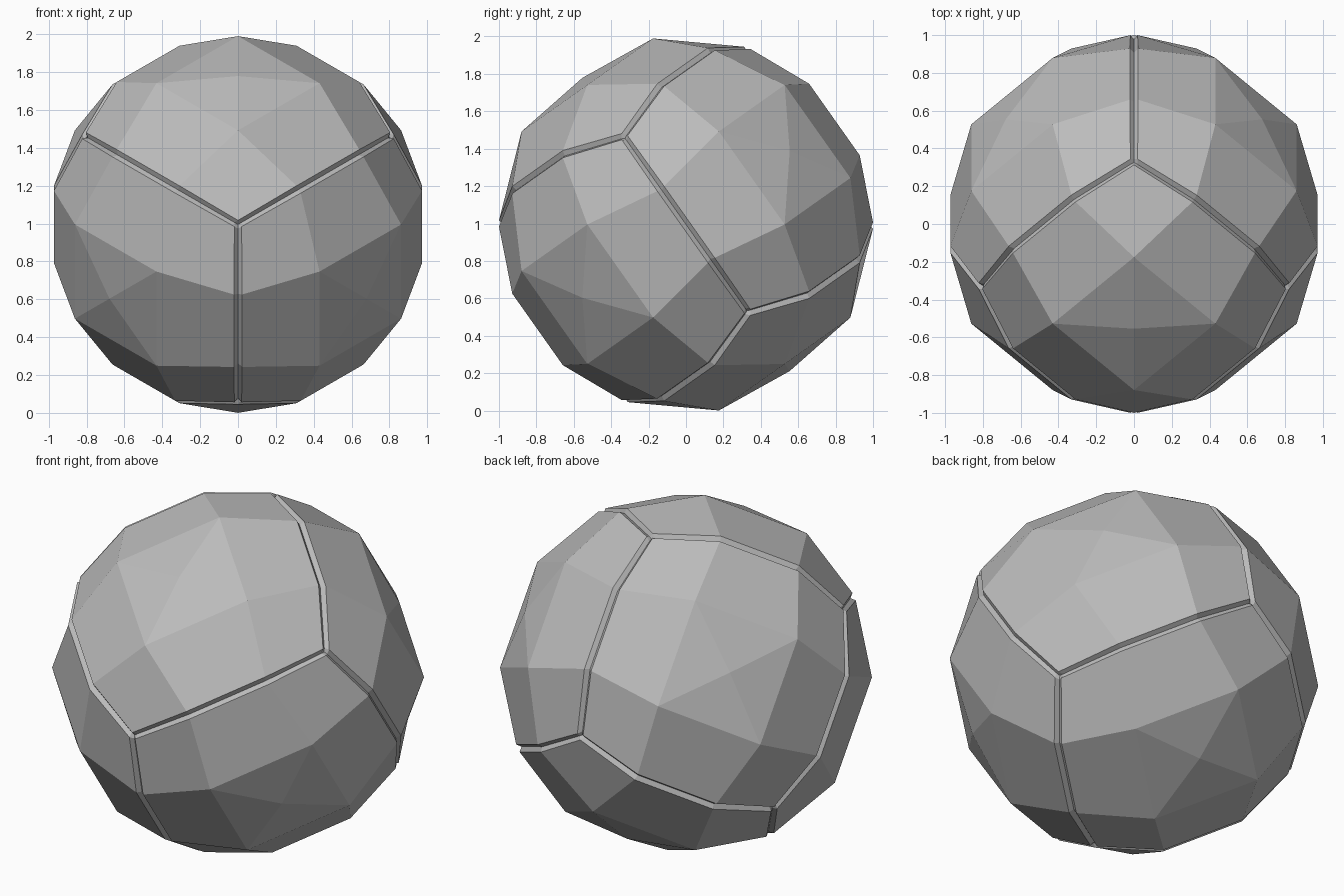
import bpy
import bmesh
from math import sqrt
from mathutils import Vector, Matrix

cube = bpy.data.objects.get("Cube")
if cube:
    bpy.data.objects.remove(cube, do_unlink=True)

INNER, RIM, SEAM, CROWN = 1.01, 1.0, 0.978, 0.96   # radii of the ball zones
GROOVE = 0.045                                   # half width on the unit cube
CENTRE_Z = 0.995

grey = bpy.data.materials.new("ball_grey")
grey.use_nodes = True
colour = (0.5, 0.5, 0.5, 1)
grey.diffuse_color = colour
grey.node_tree.nodes["Principled BSDF"].inputs["Base Color"].default_value = colour

# Stand the cube so one corner faces the front and one face leans upward
up = Vector((0, -1 / sqrt(3), sqrt(2 / 3)))
right = Matrix.Rotation(2 * 3.14159265 / 3, 3, 'Y') @ up
left = Matrix.Rotation(-2 * 3.14159265 / 3, 3, 'Y') @ up
axes = (up, right, left)

rows = [-1, GROOVE - 1, -1 / 3, 1 / 3, 1 - GROOVE, 1]


def ball_point(n, u, v, a, b):
    """Project a point of a cube face on to its zone of the ball."""
    edge = max(abs(a), abs(b))
    radius = SEAM if edge == 1 else RIM if edge > 0.5 else INNER
    return (n + u * a + v * b).normalized() * radius


def add_panel(bm, n, u, v):
    """One of six panels: three by three facets, a raised middle, a V seam."""
    grid = [[bm.verts.new(ball_point(n, u, v, a, b)) for b in rows] for a in rows]
    last = len(rows) - 1
    for i in range(last):
        for j in range(last):
            quad = bm.faces.new((grid[i][j], grid[i + 1][j],
                                 grid[i + 1][j + 1], grid[i][j + 1]))
            if i == j == last // 2:
                middle = quad
    crown = bmesh.ops.poke(bm, faces=[middle])["verts"][0]
    crown.co = n * CROWN


# Panelled ball
bm = bmesh.new()
for k in range(3):
    for side in (1, -1):
        add_panel(bm, axes[k] * side, axes[(k + 1) % 3], axes[(k + 2) % 3])
bmesh.ops.remove_doubles(bm, verts=bm.verts, dist=0.0005)
bmesh.ops.recalc_face_normals(bm, faces=bm.faces)
bmesh.ops.translate(bm, verts=bm.verts, vec=(0, 0, CENTRE_Z))

mesh = bpy.data.meshes.new("panelled_ball")
bm.to_mesh(mesh)
bm.free()
mesh.materials.append(grey)
ball = bpy.data.objects.new("panelled_ball", mesh)
bpy.context.collection.objects.link(ball)
